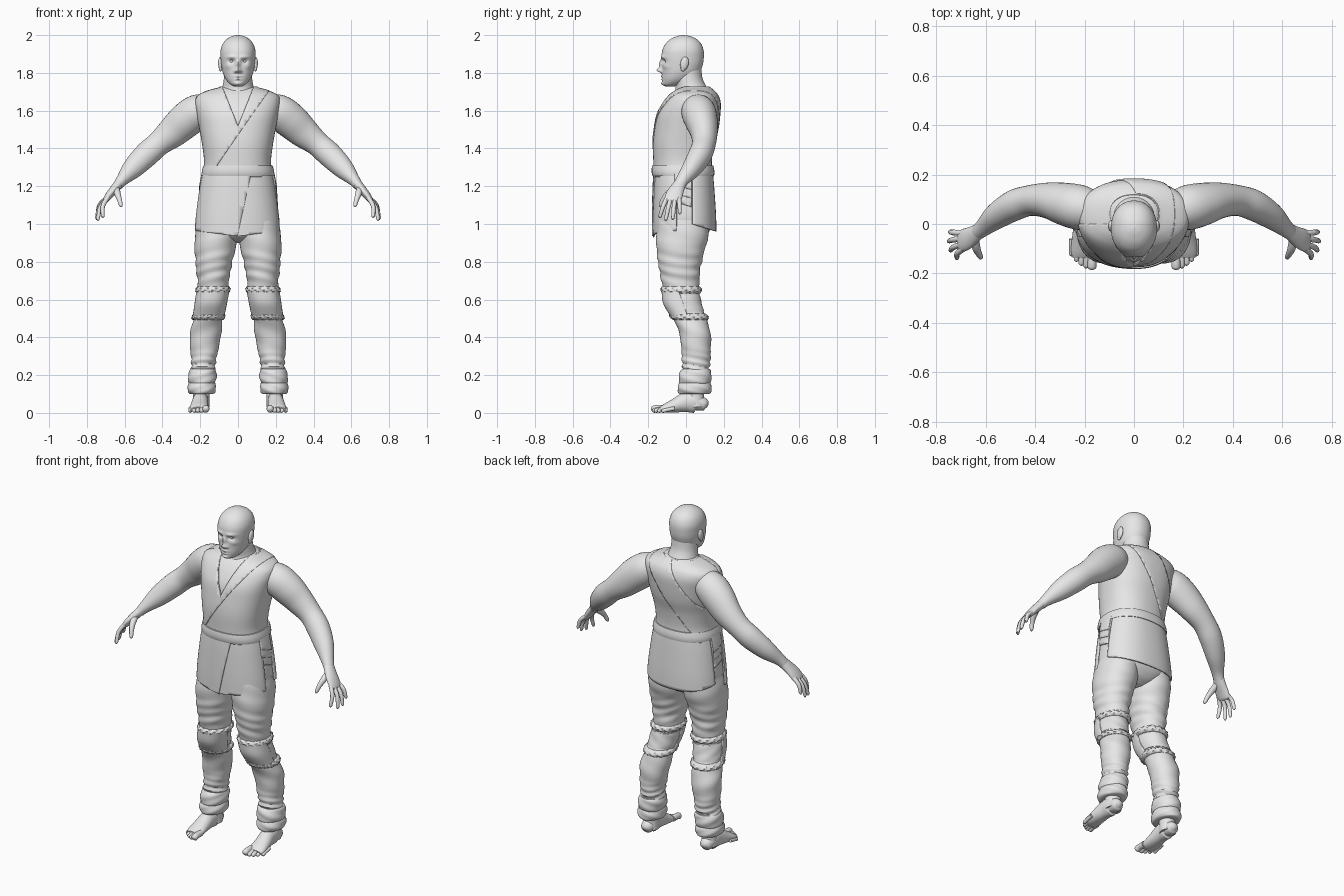
import bpy, bmesh, math
from math import sin, cos, pi, exp
from mathutils import Vector, Matrix

cube = bpy.data.objects.get("Cube")
if cube:
    bpy.data.objects.remove(cube, do_unlink=True)

grey = bpy.data.materials.new("plain_grey")
grey.use_nodes = True
grey.diffuse_color = (0.8, 0.8, 0.8, 1)
grey.node_tree.nodes["Principled BSDF"].inputs["Base Color"].default_value = (0.8, 0.8, 0.8, 1)


def finish(name, bm, mirror=False, thick=0):
    mesh = bpy.data.meshes.new(name)
    bm.to_mesh(mesh)
    bm.free()
    mesh.materials.append(grey)
    for p in mesh.polygons:
        p.use_smooth = True
    mesh.set_sharp_from_angle(angle=math.radians(45))
    ob = bpy.data.objects.new(name, mesh)
    bpy.context.scene.collection.objects.link(ob)
    if thick:
        mod = ob.modifiers.new("thickness", "SOLIDIFY")
        mod.thickness, mod.offset = thick, -1
    if mirror:
        mod = ob.modifiers.new("mirror", "MIRROR")
        mod.use_mirror_merge = False
    return ob


def smooth(rows, k=6):
    """Pass a smooth curve through rows of numbers."""
    out = []
    for i in range(len(rows) - 1):
        a, b, c, d = (rows[max(i - 1, 0)], rows[i], rows[i + 1], rows[min(i + 2, len(rows) - 1)])
        for s in range(k):
            t = s / k
            out.append([q + t / 2 * (r - p + t * (2 * p - 5 * q + 4 * r - s2 + t * (3 * q - 3 * r + s2 - p)))
                        for p, q, r, s2 in zip(a, b, c, d)])
    return out + [list(rows[-1])]


def loft(rings, cap=True, fix=True):
    bm = bmesh.new()
    vs = [[bm.verts.new(p) for p in ring] for ring in rings]
    n = len(vs[0])
    for a, b in zip(vs, vs[1:]):
        for j in range(n):
            k = (j + 1) % n
            bm.faces.new((a[j], a[k], b[k], b[j]))
    if cap:
        bm.faces.new(vs[0][::-1])
        bm.faces.new(vs[-1])
    if fix:
        bmesh.ops.recalc_face_normals(bm, faces=bm.faces[:])
    return bm


def stack(rows, off=None, n=64, power=2.3, cap=True):
    """Level rings; each row is z, centre x, front y, back y, half width."""
    rings, e = [], 2 / power
    for i, (z, cx, f, b, w) in enumerate(rows):
        ring = []
        for j in range(n):
            a = 2 * pi * j / n
            o = off(a, z, i / (len(rows) - 1)) if off else 0
            c, s = cos(a), sin(a)
            ring.append((cx + (w + o) * math.copysign(abs(c) ** e, c),
                         (f + b) / 2 + ((b - f) / 2 + o) * math.copysign(abs(s) ** e, s), z))
        rings.append(ring)
    return loft(rings, cap, cap)


def tube(name, pts, ref=(0, 1, 0), n=20, k=6):
    """Mirrored limb; each point is x, y, z, radius along ref, other radius."""
    pts = smooth(pts, k)
    rings = []
    for i, p in enumerate(pts):
        t = (Vector(pts[min(i + 1, len(pts) - 1)][:3]) - Vector(pts[max(i - 1, 0)][:3])).normalized()
        w = t.cross(Vector(ref)).normalized()
        v = w.cross(t)
        ring = [Vector(p[:3]) + v * p[3] * cos(2 * pi * j / n) + w * p[-1] * sin(2 * pi * j / n) for j in range(n)]
        rings.append([(q.x, q.y, max(q.z, 0)) for q in ring])
    return finish(name, loft(rings), True)


def panel(name, rows, offset, planes, drop, mirror=False, thick=0.008):
    """Cloth shell cut along planes, with the faces picked by drop removed."""
    bm = stack(rows, lambda a, z, t: offset, cap=False)
    for co, no in planes:
        bmesh.ops.bisect_plane(bm, geom=bm.verts[:] + bm.edges[:] + bm.faces[:], plane_co=co, plane_no=no)
    gone = [f for f in bm.faces if drop(*f.calc_center_median())]
    bmesh.ops.delete(bm, geom=gone, context="FACES")
    return finish(name, bm, mirror, thick)


def ball(name, loc, size, tilt=0):
    bm = bmesh.new()
    m = Matrix.Translation(loc) @ Matrix.Rotation(tilt, 4, "X") @ Matrix.Diagonal((*size, 1))
    bmesh.ops.create_uvsphere(bm, u_segments=20, v_segments=12, radius=1, matrix=m)
    return finish(name, bm, True)


def between(rows, lo, hi):
    return [r for r in rows if lo <= r[0] <= hi]


# Head with a modelled face
head = stack(smooth([(1.728, 0, -.105, -.06, .02), (1.74, 0, -.12, -.02, .042), (1.765, 0, -.125, .03, .064),
                     (1.8, 0, -.126, .07, .08), (1.84, 0, -.127, .088, .088), (1.88, 0, -.13, .094, .092),
                     (1.92, 0, -.125, .093, .092), (1.955, 0, -.108, .08, .08), (1.98, 0, -.08, .055, .058),
                     (1.995, 0, -.045, .02, .03), (2, 0, -.02, -.01, .005)], 9), n=112, power=2.15)
face = [(0, 1.845, .011, .022, .016), (0, 1.814, .012, .013, .027), (.014, 1.808, .008, .008, .012),
        (.035, 1.884, .026, .009, .007), (.034, 1.862, .015, .011, -.015), (0, 1.782, .02, .006, .007),
        (0, 1.766, .018, .005, .007), (0, 1.742, .02, .012, .01), (.056, 1.835, .018, .015, .006)]
for v in head.verts:
    if v.co.y < -.03:
        v.co.y -= sum(h * exp(-((abs(v.co.x) - x) / sx) ** 2 - ((v.co.z - z) / sz) ** 2)
                      for x, z, sx, sz, h in face)
finish("head", head)
ball("eye", (.034, -.1, 1.862), (.013, .013, .011))
ball("ear", (.093, -.008, 1.85), (.012, .022, .036), -.2)
ball("ear_lobe", (.092, -.016, 1.822), (.008, .012, .014))
finish("neck", stack(smooth([(1.62, 0, -.07, .14, .12), (1.68, 0, -.065, .135, .11), (1.72, 0, -.055, .112, .085),
                             (1.77, 0, -.06, .088, .075), (1.84, 0, -.06, .08, .072)]), power=2))

# Torso and wrapped tunic
torso = smooth([(1.25, 0, -.163, .135, .178), (1.33, 0, -.166, .13, .168), (1.42, 0, -.168, .14, .178),
                (1.5, 0, -.16, .16, .192), (1.58, 0, -.145, .17, .207), (1.64, 0, -.115, .172, .217),
                (1.68, 0, -.085, .16, .207), (1.705, 0, -.058, .14, .16), (1.722, 0, -.035, .12, .1),
                (1.727, 0, -.025, .112, .09)])
finish("torso", stack(torso))


def in_neckline(x, y, z):
    return y < .03 and abs(x) < (z - 1.52) * .4


def wrap_side(x, z):
    return ((x + .12) * .4 - (z - 1.3) * .28) / .488


neck_cuts = [((0, 0, 1.52), (1, 0, -.4)), ((0, 0, 1.52), (-1, 0, -.4))]
wrap_normal = Vector((.4, 0, -.28)).normalized()
wrap_start = Vector((-.12, 0, 1.3))
panel("tunic", torso, .007, neck_cuts, in_neckline)
panel("tunic_wrap", torso, .012,
      neck_cuts + [(wrap_start, wrap_normal), (wrap_start - wrap_normal * .14, wrap_normal), ((0, 0, 0), (0, 1, 0))],
      lambda x, y, z: wrap_side(x, z) > 0 or (y > 0 and wrap_side(x, z) < -.14) or in_neckline(x, y, z))
finish("belt", stack(between(smooth(torso, 3), 1.254, 1.312), lambda a, z, t: .014 + .004 * sin(pi * t)))

# Trousers
finish("trouser_seat", stack(smooth([(.9, 0, -.05, .05, .03), (.93, 0, -.13, .1, .13), (1, 0, -.158, .138, .208),
                                     (1.15, 0, -.16, .145, .196), (1.28, 0, -.16, .13, .175)])))
leg = smooth([(.1, .192, -.03, .12, .058), (.14, .192, -.03, .122, .062), (.2, .188, -.022, .12, .06),
              (.26, .183, -.02, .127, .064), (.34, .178, -.025, .132, .074), (.42, .171, -.035, .13, .083),
              (.5, .158, -.068, .108, .076), (.58, .144, -.112, .077, .077), (.66, .132, -.122, .07, .08),
              (.75, .13, -.14, .074, .09), (.84, .124, -.153, .093, .104), (.92, .117, -.158, .115, .112),
              (1.02, .108, -.15, .125, .105)], 9)


def folds(a, z, t):
    low = exp(-((z - .24) / .06) ** 2)
    thigh = exp(-((z - .76) / .08) ** 2)
    return (.005 * low * sin(z * 170 + 2.5 * sin(a)) + .003 * thigh * sin(z * 110 + 3 * sin(a + 1))
            + .0015 * sin(z * 60 + 2 * a))


finish("trouser_leg", stack(leg, folds, power=2.1), True)


def leg_band(name, lo, hi, bulge, ruffle=0, count=14):
    finish(name, stack(between(leg, lo, hi), lambda a, z, t: .002 + bulge * sin(pi * t) ** .6
                       + ruffle * sin(a * count + 9 * t), n=96, power=2.1), True)


# Rolled cuffs and gathered knee ties
leg_band("cuff_lower", .1, .172, .012, .0015, 4)
leg_band("cuff_upper", .15, .232, .013, .002, 3)
for name, z in (("knee_tie_upper", .65), ("knee_tie_lower", .51)):
    leg_band(name, z - .02, z + .02, .011, .0035)
panel("knee_pad", between(leg, .5, .66), .009, [((0, -.015, .58), (0, 1, .35))],
      lambda x, y, z: y + .015 + (z - .58) * .35 > 0, True)
leg_band("knee_wrap", .53, .63, .004, .001, 5)

# Skirt flaps below the belt
skirt = smooth([(.93, 0, -.172, .158, .226), (1.05, 0, -.172, .155, .217), (1.2, 0, -.168, .145, .196),
                (1.28, 0, -.163, .138, .18)])
split = ((0, 0, .95), (1, 0, -.22))
front_edge = ((0, -.05, 1), (0, 1, 0))
hems = [((0, 0, .935), (-.13, 0, 1)), ((0, 0, .935), (.13, 0, 1))]


def front_drop(x, y, z):
    return y > -.05 or z < .935 + abs(x) * .13


panel("front_flap_right", skirt, .009, [split, front_edge] + hems,
      lambda x, y, z: front_drop(x, y, z) or x > (z - .95) * .22)
panel("front_flap_left", skirt, .003, [((-.015, 0, .95), split[1]), front_edge] + hems,
      lambda x, y, z: front_drop(x, y, z) or x + .015 < (z - .95) * .22)
panel("back_flap", skirt, .004, [((0, .035, 1), (0, 1, 0)), ((0, .15, .965), (0, .3, 1))],
      lambda x, y, z: y < .035 or z < .965 + (.15 - y) * .3)
for i in range(3):
    low = 1.1 + i * .045
    panel("side_cloth_%d" % (i + 1), skirt, .002 + i * .004,
          [((0, -.06, 0), (0, 1, 0)), ((0, .03, 0), (0, 1, 0)), ((0, 0, low), (0, .3, 1))],
          lambda x, y, z: not -.06 < y < .03 or z + .3 * y < low)

# Arms and hands
tube("arm", [(.14, .055, 1.61, .07, .07), (.21, .065, 1.595, .09, .092), (.275, .08, 1.55, .087, .094),
             (.345, .095, 1.487, .073, .083), (.42, .095, 1.425, .062, .066), (.485, .075, 1.367, .062, .066),
             (.555, .032, 1.297, .052, .056), (.61, -.015, 1.237, .036, .034), (.635, -.035, 1.205, .032, .026)], n=32)
tube("palm", [(.615, -.02, 1.232, .028, .026), (.65, -.045, 1.19, .038, .024), (.68, -.062, 1.155, .045, .02),
              (.702, -.07, 1.125, .043, .015), (.708, -.072, 1.115, .03, .008)])
tips = [(.718, -.14, 1.035), (.745, -.108, 1.02), (.752, -.07, 1.025), (.748, -.032, 1.055)]
for i, (x, y, z) in enumerate(tips):
    base = Vector((.69, -.1 + i * .021, 1.14))
    tip = Vector((x, y, z))
    mid = base.lerp(tip, .5) + Vector((.011, 0, .008))
    tube("finger_%d" % (i + 1), [(*base, .012), (*mid, .0115), (*base.lerp(tip, .93), .009), (*tip, .003)], n=12)
tube("thumb", [(.645, -.055, 1.19, .018), (.638, -.095, 1.16, .017), (.628, -.12, 1.13, .013),
               (.62, -.134, 1.1, .01), (.617, -.138, 1.09, .003)], n=12)

# Bare feet
tube("ankle", [(.195, .055, .03, .045), (.194, .052, .09, .044), (.192, .048, .16, .046)], n=24)
tube("foot", [(.197, .114, .035, .008), (.197, .1, .042, .032, .04), (.198, .05, .056, .042, .056),
              (.2, 0, .056, .043, .053), (.204, -.06, .038, .047, .037), (.206, -.11, .024, .049, .024),
              (.206, -.135, .018, .042, .014)], ref=(1, 0, 0), n=28)
for i in range(5):
    r = .018 if i == 0 else .0125 - i * .0006
    x, y = .17 + i * .0195 + (.004 if i else 0), -.183 + .002 * i + .0028 * i * i
    tube("toe_%d" % (i + 1), [(x, y + .07, .024, r), (x, y + .03, r + .006, r), (x, y + .008, r, r),
                              (x, y, r * .8, r * .4)], ref=(1, 0, 0), n=12)
